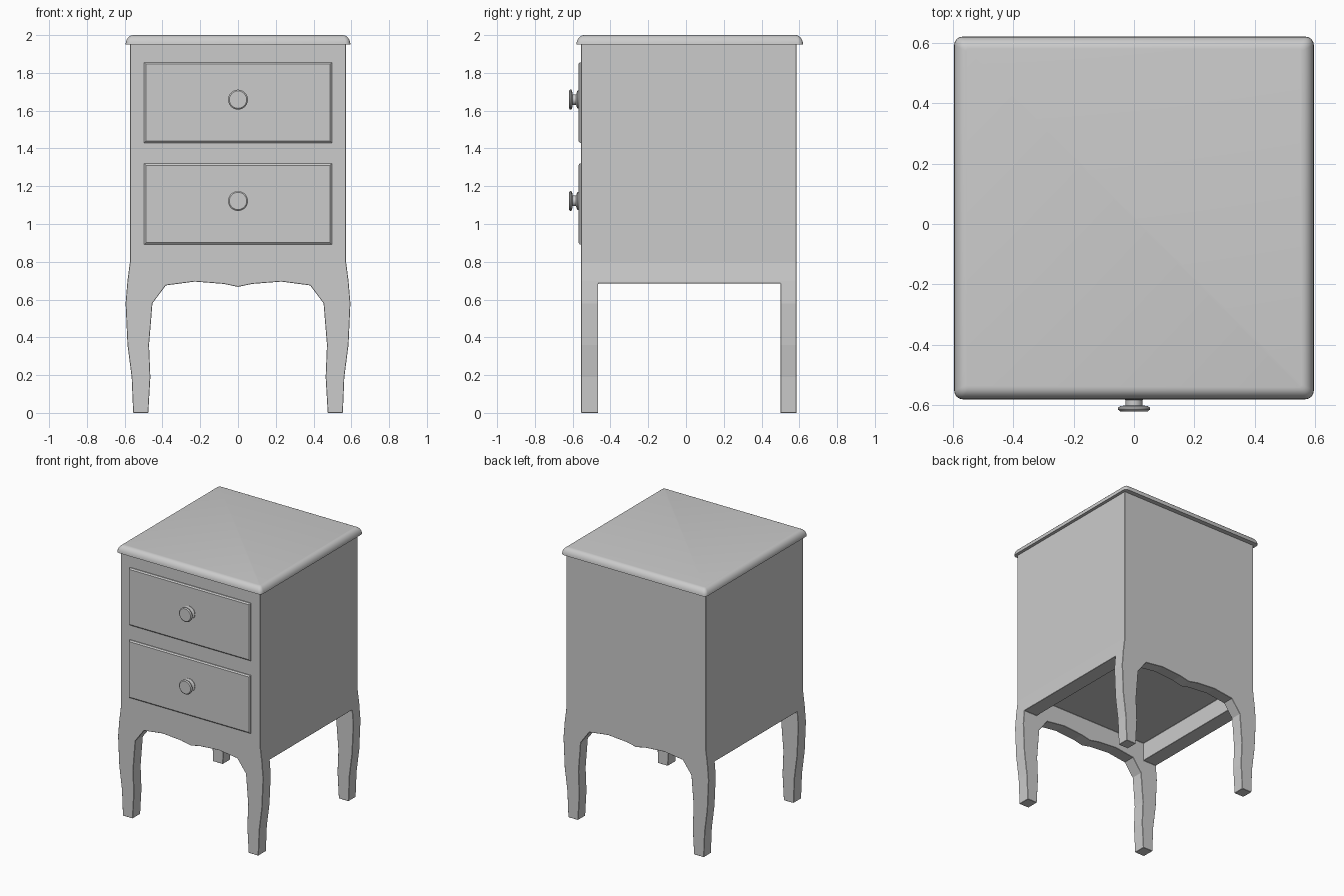
import bpy, bmesh, math

if "Cube" in bpy.data.objects:
    bpy.data.objects.remove(bpy.data.objects["Cube"])


def make_object(name, bm, smooth=None):
    bmesh.ops.recalc_face_normals(bm, faces=bm.faces)
    mesh = bpy.data.meshes.new(name)
    bm.to_mesh(mesh)
    bm.free()
    obj = bpy.data.objects.new(name, mesh)
    bpy.context.collection.objects.link(obj)
    bpy.ops.object.select_all(action='DESELECT')
    obj.select_set(True)
    bpy.context.view_layer.objects.active = obj
    if smooth:
        bpy.ops.object.shade_smooth_by_angle(angle=math.radians(smooth))
    return obj


def box(name, x, y, z):
    bm = bmesh.new()
    bmesh.ops.create_cube(bm, size=1)
    for v in bm.verts:
        v.co = [a + (c + 0.5) * (b - a) for c, (a, b) in zip(v.co, (x, y, z))]
    return make_object(name, bm)


def loft(bm, rings):
    # skins closed rings of points and caps both ends
    vs = [[bm.verts.new(p) for p in r] for r in rings]
    n = len(vs[0])
    for a, b in zip(vs, vs[1:]):
        for i in range(n):
            j = (i + 1) % n
            bm.faces.new((a[i], a[j], b[j], b[i]))
    bm.faces.new(vs[0])
    bm.faces.new(vs[-1])


def apply_modifier(obj, mod):
    bpy.context.view_layer.objects.active = obj
    bpy.ops.object.modifier_apply(modifier=mod.name)


# Cabinet carcass: front outline with cabriole legs, extruded front to back
half = [(0.572, 1.955), (0.572, 0.80), (0.585, 0.70), (0.595, 0.58), (0.585, 0.36),
        (0.563, 0.19), (0.555, 0.0), (0.475, 0.0), (0.464, 0.19), (0.471, 0.36),
        (0.453, 0.58), (0.382, 0.675), (0.23, 0.695), (0.075, 0.683)]
outline = half + [(0, 0.667)] + [(-x, z) for x, z in reversed(half)]
bm = bmesh.new()
loft(bm, [[(x, y, z) for x, z in outline] for y in (-0.555, 0.585)])
carcass = make_object("carcass_with_legs", bm)

# Side openings between the legs, and the hollow under the floor
for cutter in (box("side_opening_cutter", (-1, 1), (-0.465, 0.50), (-0.5, 0.685)),
               box("underside_cutter", (-0.475, 0.475), (-0.465, 0.50), (0.3, 0.82))):
    cutter.hide_render = True
    mod = carcass.modifiers.new("cut", 'BOOLEAN')
    mod.operation = 'DIFFERENCE'
    mod.solver = 'EXACT'
    mod.object = cutter
    apply_modifier(carcass, mod)
    bpy.data.objects.remove(cutter)

# Softened edges
mod = carcass.modifiers.new("edge_chamfer", 'BEVEL')
mod.width = 0.010
mod.segments = 1
mod.limit_method = 'ANGLE'
mod.angle_limit = math.radians(62)
apply_modifier(carcass, mod)


# Top board with a rounded upper edge
def rounded_rect(inset, z, radius=0.028, steps=4):
    pts = []
    hx, y0, y1 = 0.595 - inset, -0.58 + inset, 0.62 - inset
    r = max(radius - inset * 0.5, 0.008)
    corners = [(hx - r, y1 - r), (-hx + r, y1 - r), (-hx + r, y0 + r), (hx - r, y0 + r)]
    for q, (cx, cy) in enumerate(corners):
        for s in range(steps + 1):
            a = math.pi / 2 * (q + s / steps)
            pts.append((cx + r * math.cos(a), cy + r * math.sin(a), z))
    return pts


bm = bmesh.new()
rings = []
for i in range(7):
    a = math.pi / 2 * i / 6
    rings.append(rounded_rect(0.04 * (1 - math.cos(a)), 1.95 + 0.05 * math.sin(a)))
loft(bm, rings)
make_object("top_board", bm, 35)

# Drawers: chamfered fronts with turned knobs
knob_profile = [(0.048, -0.565), (0.048, -0.574), (0.040, -0.578), (0.028, -0.582),
                (0.028, -0.600), (0.046, -0.603), (0.053, -0.608), (0.053, -0.614),
                (0.046, -0.620), (0.038, -0.620)]
for label, z0, z1 in (("upper", 1.43, 1.855), ("lower", 0.892, 1.32)):
    bm = bmesh.new()
    rings = []
    for inset, y in ((0, -0.54), (0, -0.562), (0.009, -0.57)):
        x, a, b = 0.497 - inset, z0 + inset, z1 - inset
        rings.append([(-x, y, a), (x, y, a), (x, y, b), (-x, y, b)])
    loft(bm, rings)
    make_object(label + "_drawer_front", bm)

    bm = bmesh.new()
    zc = (z0 + z1) / 2 + 0.016
    angles = [2 * math.pi * i / 24 for i in range(24)]
    loft(bm, [[(r * math.cos(t), y, zc + r * math.sin(t)) for t in angles]
              for r, y in knob_profile])
    make_object(label + "_drawer_knob", bm, 40)
